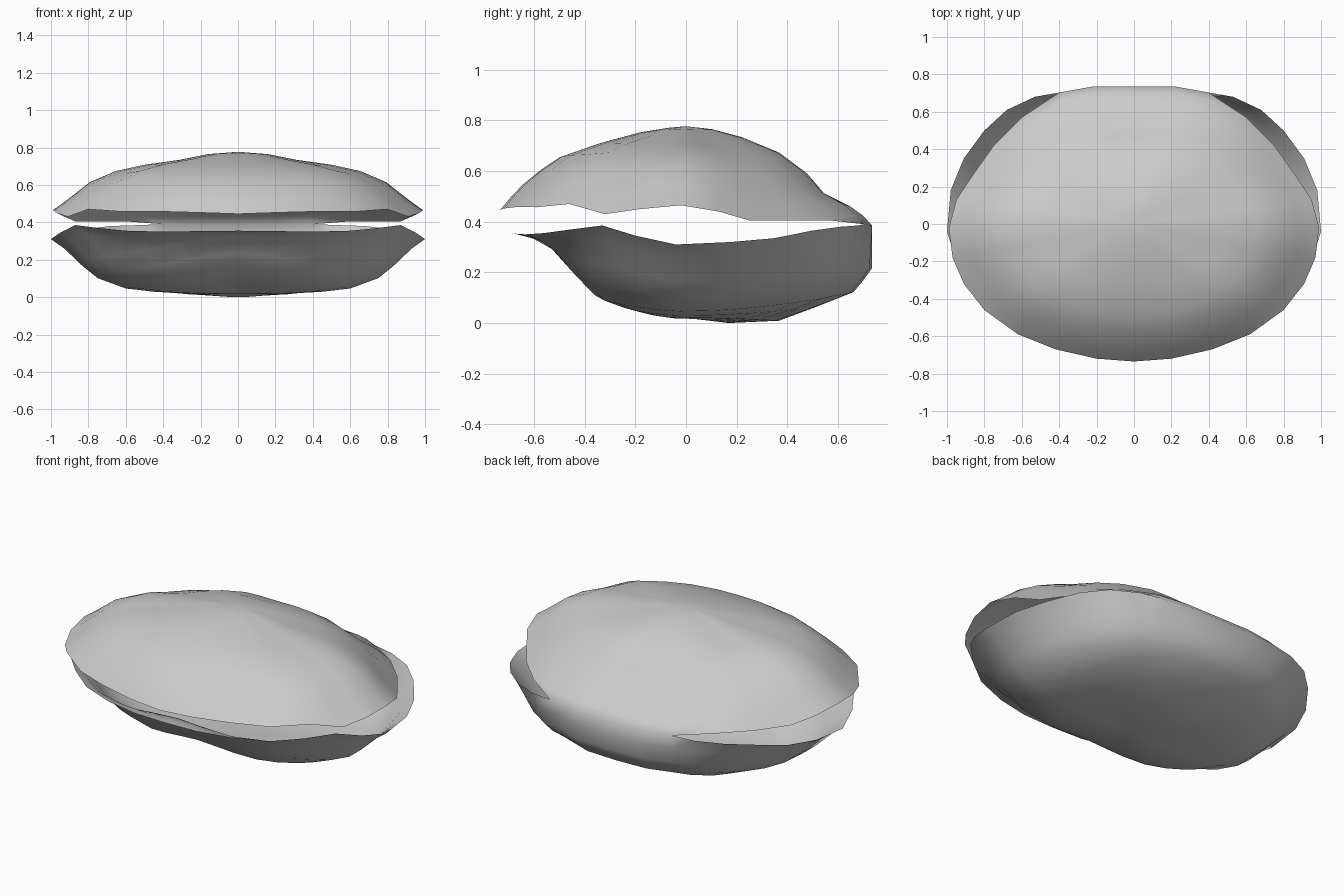
import bpy, bmesh, math

if "Cube" in bpy.data.objects:
    bpy.data.objects.remove(bpy.data.objects["Cube"])

# Rim outlines (right half, front to back); the last three points form the shared hinge
hinge = [(.4, .703, .395), (.22, .735, .39), (0, .735, .39)]
upper_rim = [(0, -.735, .45), (.2, -.72, .457), (.42, -.67, .463), (.62, -.59, .462),
             (.8, -.46, .475), (.91, -.32, .435), (.97, -.18, .455), (.99, -.02, .47),
             (.95, .13, .445), (.87, .25, .41), (.75, .42, .41), (.6, .57, .41)] + hinge
lower_rim = [(0, -.69, .36), (.2, -.68, .358), (.4, -.635, .355), (.6, -.56, .36),
             (.75, -.45, .375), (.87, -.33, .39), (.95, -.2, .35), (1, -.04, .315),
             (.98, .18, .325), (.91, .35, .34), (.8, .5, .37), (.68, .61, .385),
             (.53, .68, .39)] + hinge

# Cross-sections, rim to middle: (radius fraction, height fraction) for front, side, back
upper_sections = [
    [(1, 0), (.94, .16), (.88, .3), (.78, .48), (.68, .63), (.46, .8), (.25, .925), (.1, .98)],
    [(1, 0), (.95, .11), (.9, .23), (.8, .48), (.66, .67), (.5, .78), (.32, .86), (.16, .96)],
    [(1, 0), (.95, .1), (.88, .19), (.75, .28), (.65, .51), (.5, .73), (.3, .89), (.14, .97)]]
lower_sections = [
    [(1, 0), (.9, .03), (.81, .075), (.68, .36), (.55, .66), (.42, .78), (.29, .88), (.12, .96)],
    [(1, 0), (.93, .17), (.83, .5), (.75, .72), (.6, .91), (.45, .97), (.3, 1), (.15, 1.01)],
    [(1, 0), (1, .22), (1, .46), (.95, .6), (.9, .72), (.7, .88), (.5, 1.03), (.23, 1.055)]]


def section_at(sections, x, y):
    """Blend the front, side and back sections by direction."""
    c = -y / math.hypot(x, y)
    end = sections[0] if c > 0 else sections[2]
    w = c * c
    return [(a[0] * w + b[0] * (1 - w), a[1] * w + b[1] * (1 - w))
            for a, b in zip(end, sections[1])]


def add_valve(bm, rim, sections, middle_z, flip):
    loop = rim + [(-x, y, z) for x, y, z in rim[-2:0:-1]]
    rays = [[bm.verts.new((x * r, y * r, z + (middle_z - z) * f))
             for r, f in section_at(sections, x, y)] for x, y, z in loop]
    middle = bm.verts.new((0, 0, middle_z))
    for i, a in enumerate(rays):
        b = rays[(i + 1) % len(rays)]
        quads = [(a[k], b[k], b[k + 1], a[k + 1]) for k in range(len(a) - 1)]
        for face in quads + [(a[-1], b[-1], middle)]:
            bm.faces.new(face[::-1] if flip else face)


# Open two-valved shell, welded along the hinge
bm = bmesh.new()
add_valve(bm, upper_rim, upper_sections, .782, False)
add_valve(bm, lower_rim, lower_sections, .025, True)
bmesh.ops.remove_doubles(bm, verts=bm.verts, dist=.0005)
for f in bm.faces:
    f.smooth = True
low = min(v.co.z for v in bm.verts)
bmesh.ops.translate(bm, verts=bm.verts, vec=(0, 0, -low))
mesh = bpy.data.meshes.new("shell")
bm.to_mesh(mesh)
bm.free()
shell = bpy.data.objects.new("shell", mesh)
bpy.context.collection.objects.link(shell)
